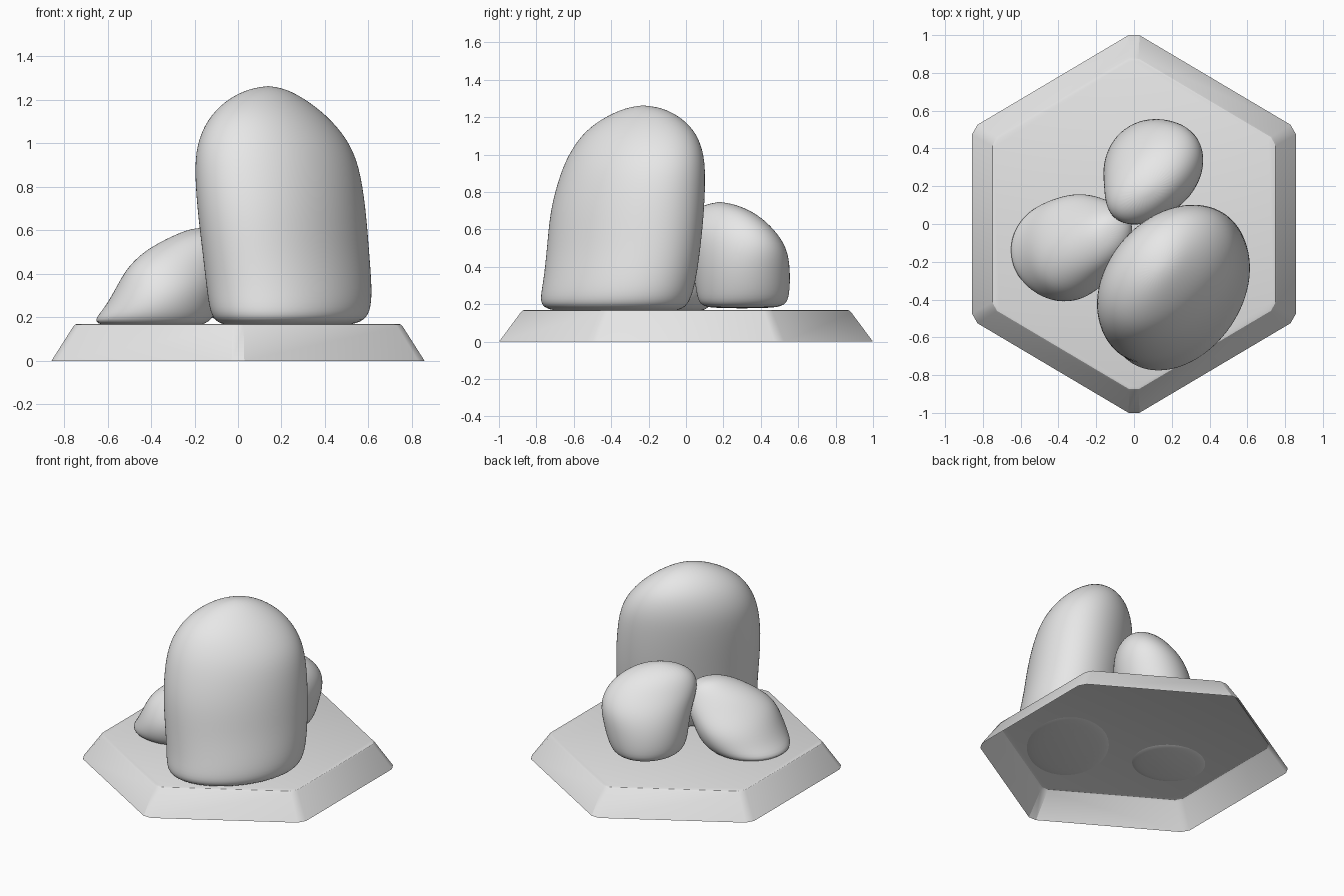
import bpy, bmesh, math

stone = bpy.data.materials.new("stone grey")
stone.diffuse_color = (0.8, 0.8, 0.8, 1)


def finish(bm, name, subdivide=0):
    mesh = bpy.data.meshes.new(name)
    bm.to_mesh(mesh)
    bm.free()
    mesh.materials.append(stone)
    obj = bpy.data.objects.new(name, mesh)
    bpy.context.collection.objects.link(obj)
    for p in mesh.polygons:
        p.use_smooth = True
    if subdivide:
        mod = obj.modifiers.new("smooth", 'SUBSURF')
        mod.levels = mod.render_levels = subdivide
    return obj


def bridge(bm, a, b):
    n = len(a)
    for i in range(n):
        bm.faces.new((a[i], a[(i + 1) % n], b[(i + 1) % n], b[i]))


def rock(name, bottom, rings, top, segs=32):
    """Loft leaning ovals; ring = z, x0, x1, y0, y1, diagonal slant (-1..1)."""
    bm = bmesh.new()
    loops = []
    for z, x0, x1, y0, y1, slant in rings:
        phase = math.acos(slant)
        loop = []
        for i in range(segs):
            t = 2 * math.pi * i / segs
            loop.append(bm.verts.new(((x0 + x1) / 2 + (x1 - x0) / 2 * math.cos(t),
                                      (y0 + y1) / 2 + (y1 - y0) / 2 * math.cos(t - phase), z)))
        loops.append(loop)
    for a, b in zip(loops, loops[1:]):
        bridge(bm, a, b)
    low, high = bm.verts.new(bottom), bm.verts.new(top)
    for i in range(segs):
        j = (i + 1) % segs
        bm.faces.new((loops[0][j], loops[0][i], low))
        bm.faces.new((loops[-1][i], loops[-1][j], high))
    return finish(bm, name, 2)


# Hexagonal tile: open underneath, sloping sides, clipped corners, soft top rim
bm = bmesh.new()
loops = []
for z, r in ((0, 1.0), (0.155, 0.885), (0.166, 0.875), (0.17, 0.86)):
    loop = []
    for k in range(6):
        for d in (-1.7, 1.7):
            a = math.radians(30 + 60 * k + d)
            loop.append(bm.verts.new((0.974 * r * math.cos(a), r * math.sin(a), z)))
    loops.append(loop)
for a, b in zip(loops, loops[1:]):
    bridge(bm, a, b)
bm.faces.new(loops[-1])
tile = finish(bm, "hex_tile")
bpy.context.view_layer.objects.active = tile
tile.select_set(True)
bpy.ops.object.shade_smooth_by_angle(angle=math.radians(25))

# Tall front boulder
rock("tall_boulder", (0.22, -0.38, 0.15), [
    (0.16, -0.04, 0.48, -0.66, -0.08, 0.35),
    (0.175, -0.10, 0.57, -0.76, -0.01, 0.3),
    (0.22, -0.13, 0.61, -0.785, 0.025, 0.3),
    (0.32, -0.145, 0.62, -0.765, 0.055, 0.3),
    (0.5, -0.165, 0.605, -0.745, 0.08, 0.35),
    (0.7, -0.19, 0.59, -0.73, 0.1, 0.35),
    (0.9, -0.203, 0.56, -0.675, 0.107, 0.35),
    (1.02, -0.185, 0.505, -0.62, 0.095, 0.35),
    (1.13, -0.13, 0.41, -0.54, 0.05, 0.35),
    (1.21, -0.04, 0.30, -0.42, -0.04, 0.35),
    (1.25, 0.05, 0.22, -0.32, -0.13, 0.35)], (0.14, -0.23, 1.265))

# Left boulder, leaning towards the middle
rock("left_boulder", (-0.38, -0.13, 0.15), [
    (0.16, -0.58, -0.2, -0.32, 0.06, 0.0),
    (0.172, -0.68, -0.13, -0.385, 0.12, 0.0),
    (0.24, -0.615, -0.09, -0.415, 0.155, 0.1),
    (0.34, -0.56, -0.06, -0.41, 0.165, 0.15),
    (0.44, -0.505, -0.02, -0.36, 0.13, 0.35),
    (0.52, -0.41, 0.0, -0.28, 0.09, 0.35),
    (0.575, -0.30, -0.04, -0.21, 0.05, 0.3),
    (0.603, -0.23, -0.10, -0.14, 0.0, 0.2)], (-0.17, -0.07, 0.612))

# Back boulder
rock("back_boulder", (0.08, 0.3, 0.178), [
    (0.18, -0.06, 0.22, 0.15, 0.45, 0.0),
    (0.19, -0.12, 0.28, 0.08, 0.53, 0.0),
    (0.24, -0.16, 0.32, 0.055, 0.555, 0.05),
    (0.38, -0.165, 0.36, 0.04, 0.56, 0.1),
    (0.5, -0.16, 0.375, 0.015, 0.545, 0.25),
    (0.6, -0.155, 0.345, -0.015, 0.475, 0.4),
    (0.68, -0.12, 0.275, 0.02, 0.385, 0.45),
    (0.728, -0.05, 0.19, 0.085, 0.285, 0.45)], (0.07, 0.18, 0.75))
